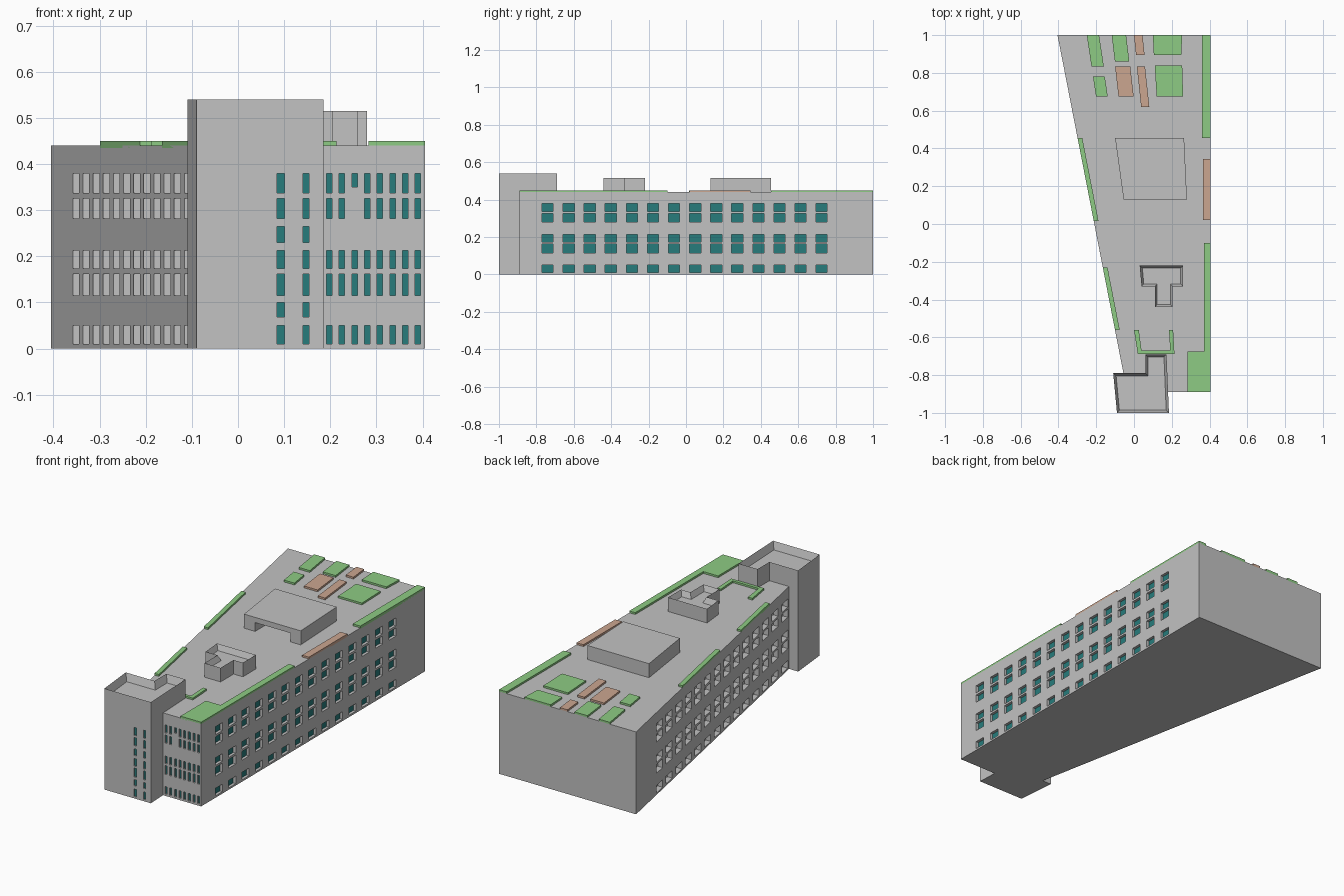
import bpy
import bmesh

cube = bpy.data.objects.get("Cube")
if cube:
    bpy.data.objects.remove(cube, do_unlink=True)


def material(name, rgb):
    m = bpy.data.materials.new(name)
    m.use_nodes = True
    m.diffuse_color = (*rgb, 1)
    m.node_tree.nodes["Principled BSDF"].inputs["Base Color"].default_value = (*rgb, 1)
    return m


GREY = material("concrete grey", (0.54, 0.54, 0.54))
GREEN = material("planting green", (0.27, 0.6, 0.23))
TAN = material("decking tan", (0.6, 0.38, 0.28))
TEAL = material("window teal", (0.02, 0.2, 0.2))


def finish(name, bm, mat):
    bmesh.ops.recalc_face_normals(bm, faces=bm.faces)
    mesh = bpy.data.meshes.new(name)
    bm.to_mesh(mesh)
    bm.free()
    mesh.materials.append(mat)
    ob = bpy.data.objects.new(name, mesh)
    bpy.context.collection.objects.link(ob)
    return ob


def prism(name, pts, z0, z1, mat, rim=0, sink=0):
    """Extruded outline, optionally with a parapet around a sunken roof."""
    bm = bmesh.new()
    base = bm.faces.new([bm.verts.new((x, y, z0)) for x, y in pts])
    ext = bmesh.ops.extrude_face_region(bm, geom=[base])["geom"]
    top = [v for v in ext if isinstance(v, bmesh.types.BMVert)]
    bmesh.ops.translate(bm, verts=top, vec=(0, 0, z1 - z0))
    bmesh.ops.recalc_face_normals(bm, faces=bm.faces)
    if rim:
        roof = max(bm.faces, key=lambda f: f.calc_center_median().z)
        bmesh.ops.inset_region(bm, faces=[roof], thickness=rim, use_even_offset=True)
        bmesh.ops.translate(bm, verts=roof.verts[:], vec=(0, 0, -sink))
    return finish(name, bm, mat)


def boxes(name, spans, mat):
    """One object made of boxes, each given as (x0, x1, y0, y1, z0, z1)."""
    bm = bmesh.new()
    for x0, x1, y0, y1, z0, z1 in spans:
        vs = bmesh.ops.create_cube(bm, size=1)["verts"]
        bmesh.ops.scale(bm, verts=vs, vec=(x1 - x0, y1 - y0, z1 - z0))
        bmesh.ops.translate(bm, verts=vs,
                            vec=((x0 + x1) / 2, (y0 + y1) / 2, (z0 + z1) / 2))
    return finish(name, bm, mat)


def cut(target, spans):
    cutter = boxes("cutter", spans, GREY)
    cutter.hide_render = True
    mod = target.modifiers.new("openings", 'BOOLEAN')
    mod.operation = 'DIFFERENCE'
    mod.solver = 'EXACT'
    mod.object = cutter
    bpy.context.view_layer.objects.active = target
    bpy.ops.object.modifier_apply(modifier=mod.name)
    bpy.data.objects.remove(cutter, do_unlink=True)


def rect(x0, x1, y0, y1):
    return [(x0, y0), (x1, y0), (x1, y1), (x0, y1)]


def edge(y):
    """x of the slanted long wall."""
    return -0.21 - 0.195 * y


ROOF, PATCH, SIDE, FRONT = 0.44, 0.45, 0.405, -0.89
ROWS = [(0.01, 0.05), (0.115, 0.162), (0.173, 0.213), (0.282, 0.325), (0.337, 0.379)]
COLUMNS = [-0.74 + 0.1127 * i for i in range(14)]

# Main wedge-shaped block
body = prism("main_block", [(edge(1), 1), (SIDE, 1), (SIDE, FRONT), (edge(FRONT), FRONT)],
             0, ROOF, GREY)

# Window openings and glass of the main block
holes, glass = [], []
for z0, z1 in ROWS:
    for y in COLUMNS:
        holes.append((SIDE - 0.02, SIDE + 0.05, y - 0.03, y + 0.03, z0, z1))
        glass.append((SIDE - 0.022, SIDE - 0.015, y - 0.03, y + 0.03, z0, z1))
        holes.append((edge(y) - 0.1, edge(y) + 0.035, y - 0.035, y + 0.035, z0, z1))
    for i in range(8):
        x = 0.198 + 0.0274 * i
        low = z0
        if i == 2 and z0 == ROWS[3][0]:
            continue
        if i == 2 and z0 == ROWS[4][0]:
            low = z0 + 0.013
        holes.append((x - 0.006, x + 0.006, FRONT - 0.05, FRONT + 0.012, low, z1))
        glass.append((x - 0.006, x + 0.006, FRONT + 0.008, FRONT + 0.014, low, z1))
cut(body, holes)
boxes("main_windows", glass, TEAL)

# Stair tower with parapet
tower = prism("tower", [(-0.11, -0.79), (0.06, -0.79), (0.06, -0.69), (0.172, -0.69),
                        (0.185, -1), (-0.09, -1)], 0, 0.54, GREY, 0.014, 0.04)
holes, glass = [], []
for z0, z1 in ROWS + [(0.068, 0.1), (0.23, 0.265)]:
    for x0, x1 in ((0.085, 0.101), (0.141, 0.154)):
        holes.append((x0, x1, -1.05, -0.99, z0, z1))
        glass.append((x0, x1, -0.994, -0.988, z0, z1))
cut(tower, holes)
boxes("tower_windows", glass, TEAL)

# T-shaped roof house with parapet
prism("roof_house", [(0.03, -0.22), (0.26, -0.22), (0.26, -0.33), (0.205, -0.33),
                     (0.205, -0.44), (0.11, -0.44), (0.11, -0.33), (0.04, -0.33)],
      ROOF - 0.005, 0.515, GREY, 0.013, 0.03)

# Roof pavilion, open to the front
pavilion = prism("roof_pavilion", [(-0.1, 0.455), (0.265, 0.455), (0.28, 0.13),
                                   (-0.055, 0.13)], ROOF, 0.515, GREY)
cut(pavilion, [(0.01, 0.22, 0, 0.38, 0.4, 0.487)])


# Roof planting and decking
def patches(name, outlines, mat):
    for i, pts in enumerate(outlines):
        prism(f"{name}_{i + 1}", pts, ROOF - 0.005, PATCH, mat)


def slanted(x0, x1, y1, y0, shift=0.02):
    """Four-sided bed whose sides lean with the slanted wall."""
    return [(x0, y1), (x1, y1), (x1 + shift, y0), (x0 + shift, y0)]


def border(y1, y0):
    return [(edge(y1), y1), (edge(y1) + 0.025, y1), (edge(y0) + 0.025, y0), (edge(y0), y0)]


patches("planting_bed", [
    rect(0.36, SIDE, 0.455, 1),
    rect(0.37, SIDE, -0.68, -0.1),
    rect(0.283, SIDE, FRONT, -0.675),
    border(0.455, 0.015),
    border(-0.23, -0.56),
    slanted(-0.25, -0.185, 1, 0.835, 0.025),
    slanted(-0.217, -0.155, 0.78, 0.675, 0.016),
    slanted(-0.118, -0.042, 1, 0.86, 0.017),
    [(0.1, 1), (0.255, 1), (0.25, 0.895), (0.105, 0.895)],
    [(0.11, 0.84), (0.255, 0.84), (0.26, 0.675), (0.12, 0.675)],
    [(0, -0.56), (0.025, -0.56), (0.04, -0.67), (0.192, -0.67), (0.185, -0.56),
     (0.207, -0.56), (0.214, -0.687), (0.02, -0.687)],
], GREEN)
patches("decking", [
    rect(0.365, SIDE, 0.02, 0.345),
    slanted(-0.1, -0.02, 0.835, 0.675, 0.018),
    slanted(0, 0.045, 1, 0.895, 0.011),
    slanted(0.015, 0.058, 0.835, 0.62, 0.023),
], TAN)
